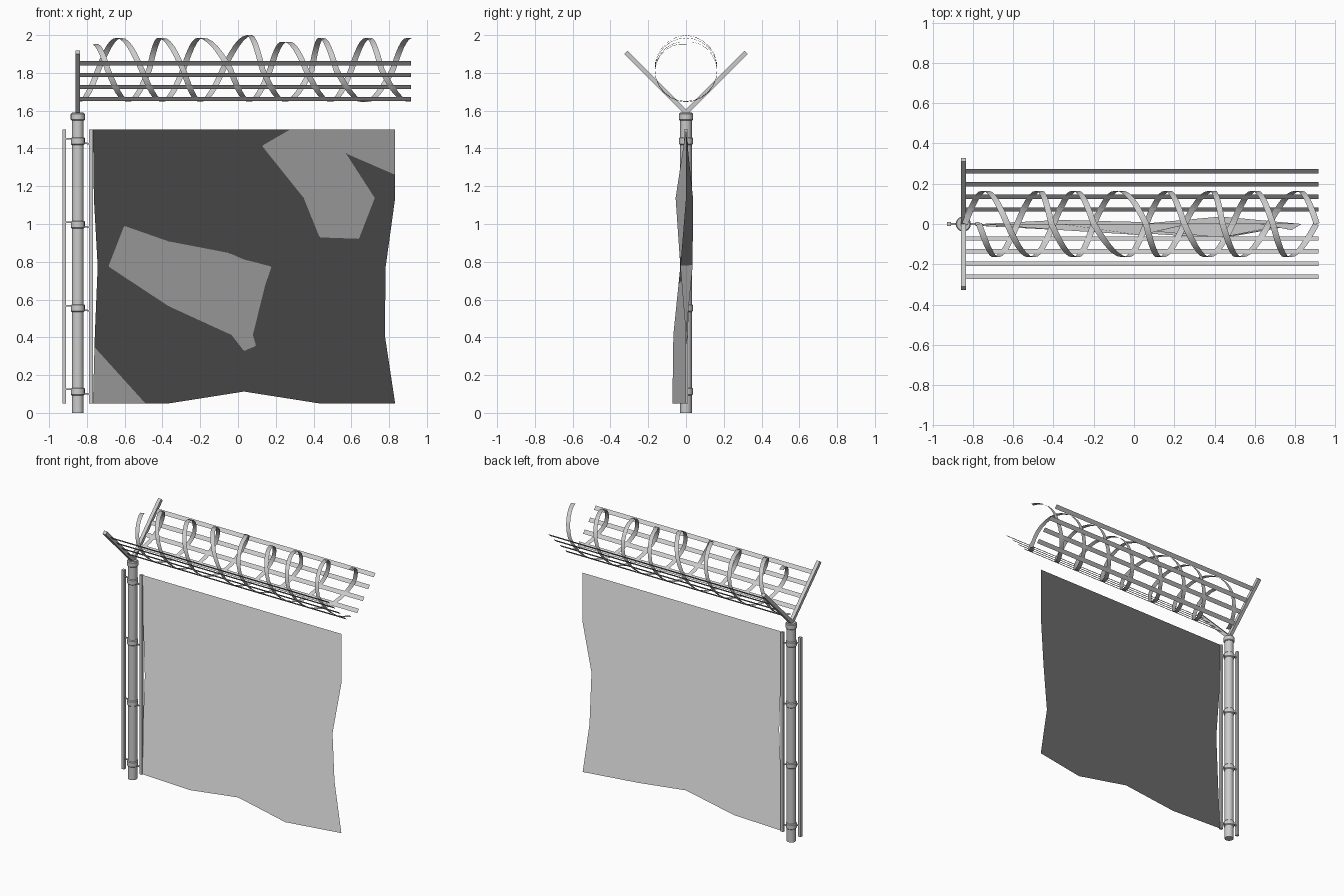
import bpy, bmesh, math
from mathutils import Vector, Matrix

cube = bpy.data.objects.get("Cube")
if cube:
    bpy.data.objects.remove(cube, do_unlink=True)

steel = bpy.data.materials.new("galvanised_grey")
steel.use_nodes = True
GREY = (0.6, 0.6, 0.6, 1)
steel.diffuse_color = GREY
steel.node_tree.nodes["Principled BSDF"].inputs["Base Color"].default_value = GREY

POST_X = -0.848
BARS = (("right", -0.92), ("left", -0.778))
RAIL_END = 0.917


def make_object(name, mesh):
    mesh.materials.append(steel)
    obj = bpy.data.objects.new(name, mesh)
    bpy.context.collection.objects.link(obj)
    return obj


def sheet(name, verts, faces, smooth=False):
    mesh = bpy.data.meshes.new(name)
    mesh.from_pydata(verts, [], faces)
    if smooth:
        mesh.shade_smooth()
    return make_object(name, mesh)


def tube(name, z0, z1, radius, bevel=0):
    mesh = bpy.data.meshes.new(name)
    bm = bmesh.new()
    bmesh.ops.create_cone(bm, cap_ends=True, segments=16, radius1=radius, radius2=radius,
                          depth=z1 - z0, matrix=Matrix.Translation((POST_X, 0, (z0 + z1) / 2)))
    if bevel:
        rims = [e for e in bm.edges if abs(e.verts[0].co.z - e.verts[1].co.z) < 0.001]
        bmesh.ops.bevel(bm, geom=rims, offset=bevel, segments=1, affect='EDGES')
    for f in bm.faces:
        f.smooth = len(f.verts) == 4
    for e in bm.edges:
        e.smooth = e.calc_face_angle(0) < math.radians(40)
    bm.to_mesh(mesh)
    bm.free()
    return make_object(name, mesh)


def beam(name, start, end, width):
    start, end = Vector(start), Vector(end)
    axis = end - start
    mesh = bpy.data.meshes.new(name)
    bm = bmesh.new()
    bmesh.ops.create_cube(bm, size=1)
    bmesh.ops.scale(bm, vec=(width, width, axis.length), verts=bm.verts)
    turn = Vector((0, 0, 1)).rotation_difference(axis).to_matrix().to_4x4()
    bmesh.ops.transform(bm, matrix=Matrix.Translation((start + end) / 2) @ turn, verts=bm.verts)
    bm.to_mesh(mesh)
    bm.free()
    return make_object(name, mesh)


# Post with its cap
tube("post", 0, 1.59, 0.031)
tube("post_cap", 1.548, 1.587, 0.038, 0.005)

# Square upright bars on both sides of the post
for side, x in BARS:
    beam(side + "_upright_bar", (x, 0, 0.05), (x, 0, 1.5), 0.02)

# Collars and the prongs that hold the bars
for i in range(4):
    z = 0.113 + i * 0.442
    tube(f"collar_{i + 1}", z - 0.02, z + 0.02, 0.037, 0.005)
    for (side, x), tilt in zip(BARS, (0.01, -0.01)):
        beam(f"{side}_prong_{i + 1}", (POST_X, 0, z + tilt), (x, 0, z + tilt * 1.4), 0.008)

# Slanted arms, each carrying four flat rails
for side, s in (("front", -1), ("back", 1)):
    beam(side + "_arm", (POST_X, 0, 1.59), (POST_X, s * 0.319, 1.909), 0.025)
    for i in range(4):
        y = 0.072 + i * 0.063
        h = 0.011
        low, high = (s * (y - h), 1.59 + y - h), (s * (y + h), 1.59 + y + h)
        sheet(f"{side}_rail_{i + 1}",
              [(POST_X, *low), (RAIL_END, *low), (RAIL_END, *high), (POST_X, *high)],
              [(0, 1, 2, 3)])

# Slack fence sheet: gentle sideways ripple per row, top to bottom
ripple = [(0, 0, 0, 0, 0),
          (0, -0.03, -0.055, 0.037, 0),
          (-0.01, 0.02, -0.03, 0.035, -0.03),
          (-0.01, -0.03, 0.01, -0.067, 0),
          (0, -0.022, -0.045, -0.072, 0)]
left_pull = (0, 0.005, 0.025, 0.01, 0)
right_pull = (0, 0, -0.05, -0.055, 0)
verts = []
for r in range(5):
    for c in range(5):
        x = -0.768 + c * 0.4
        if c == 0:
            x += left_pull[r]
        if c == 4:
            x += right_pull[r]
        sag = 0.063 if (r, c) == (4, 2) else 0
        verts.append((x, ripple[r][c], 1.5 - r * 0.3625 + sag))
faces = [(r * 5 + c, r * 5 + c + 5, r * 5 + c + 6, r * 5 + c + 1)
         for r in range(4) for c in range(4)]
fence = sheet("fence_sheet", verts, faces, smooth=True)
# Upward normals light the thin sheet evenly from either side
fence.data.normals_split_custom_set_from_vertices([(0, 0, 1)] * len(verts))


# Two uneven ribbon coils; each x value is one quarter turn further,
# and reach widens or narrows the coil at single quarter turns
def coil(name, quarter_x, start_angle, reach):
    steps = 6
    last = len(quarter_x) - 1
    centre_z = 1.817

    def point(t):
        t = min(max(t, 0), last)
        i = min(int(t), last - 1)
        f = t - i
        x = quarter_x[i] + (quarter_x[i + 1] - quarter_x[i]) * f
        scale = reach.get(i, 1) * (1 - f) + reach.get(i + 1, 1) * f
        a = start_angle + t * math.pi / 2
        return Vector((x, 0.165 * scale * math.cos(a), centre_z + 0.168 * scale * math.sin(a)))

    ribbon = []
    count = last * steps
    for k in range(count + 1):
        t = k / steps
        p = point(t)
        radial = Vector((0, p.y, p.z - centre_z)).normalized()
        across = (point(t + 0.4) - point(t - 0.4)).cross(radial).normalized() * 0.015
        ribbon += [p - across, p + across]
    sheet(name, ribbon, [(2 * k, 2 * k + 1, 2 * k + 3, 2 * k + 2) for k in range(count)], True)


coil("first_wire_coil", [-0.84, -0.74, -0.63, -0.51, -0.4, -0.29, -0.2, -0.04, 0.06,
                         0.17, 0.25, 0.36, 0.49, 0.6, 0.69, 0.76, 0.905],
     -math.pi / 2, {10: 0.88})
coil("second_wire_coil", [-0.77, -0.69, -0.58, -0.47, -0.41, -0.29, -0.2, -0.08, 0.06,
                          0.13, 0.25, 0.39, 0.44, 0.52, 0.67, 0.82, 0.908],
     math.pi / 2, {0: 0.8, 8: 1.085, 14: 1.02})
